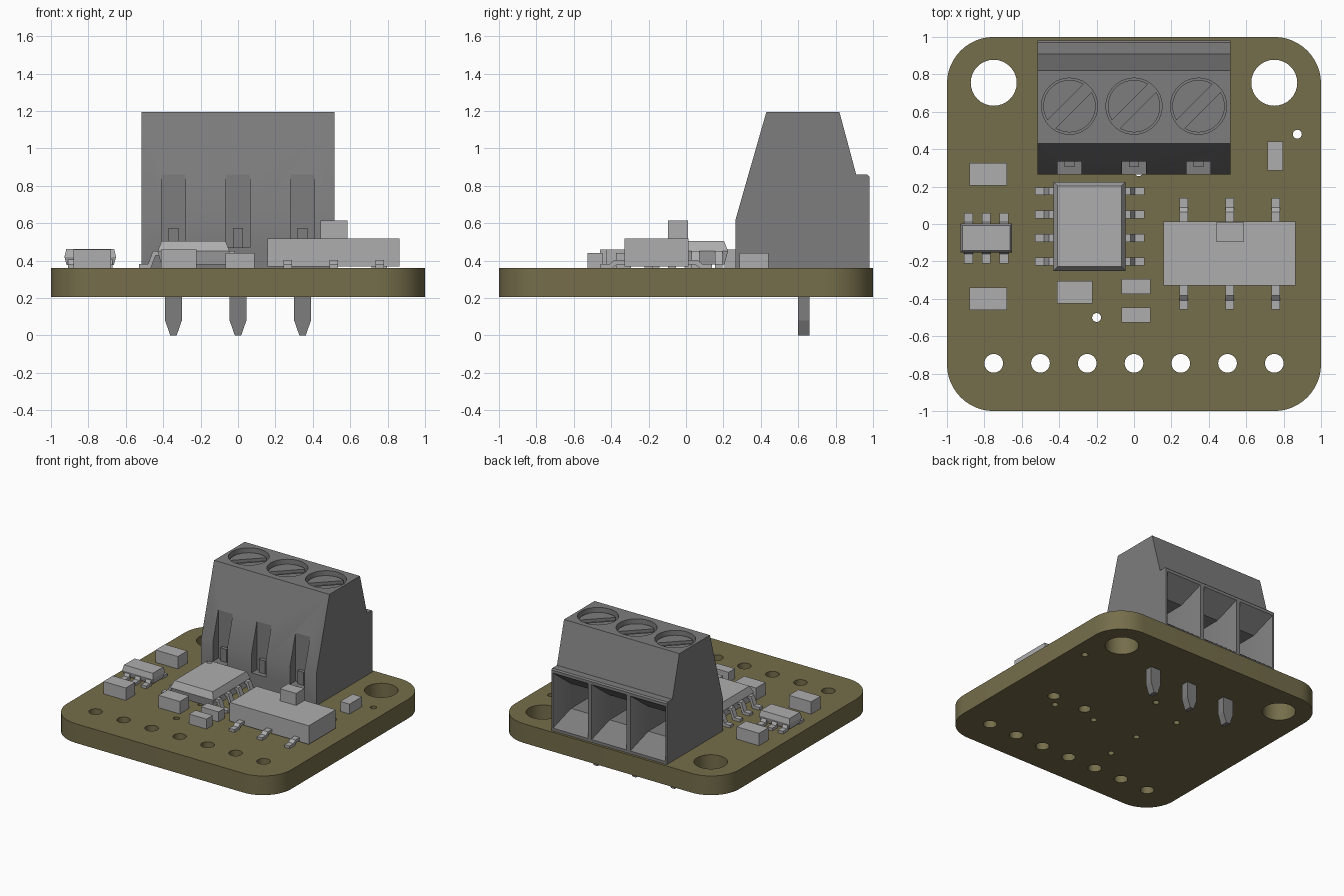
import bpy, bmesh, math
from mathutils import Vector

if "Cube" in bpy.data.objects:
    bpy.data.objects.remove(bpy.data.objects["Cube"])
scene = bpy.context.scene


def material(name, rgb):
    m = bpy.data.materials.new(name)
    m.use_nodes = True
    m.diffuse_color = (*rgb, 1)
    m.node_tree.nodes["Principled BSDF"].inputs["Base Color"].default_value = (*rgb, 1)
    return m


OLIVE = material("olive_board", (0.178, 0.154, 0.07))
GREY = material("mid_grey", (0.205, 0.205, 0.205))
LIGHT = material("light_grey", (0.42, 0.42, 0.42))

TOP = 0.36           # upper face of the board
PITCH = 0.345        # terminal spacing
WAYS = (-PITCH, 0, PITCH)


def add(name, bm, mat):
    bmesh.ops.recalc_face_normals(bm, faces=bm.faces)
    me = bpy.data.meshes.new(name)
    bm.to_mesh(me)
    bm.free()
    me.materials.append(mat)
    ob = bpy.data.objects.new(name, me)
    scene.collection.objects.link(ob)
    return ob


def hull(name, pts, mat):
    bm = bmesh.new()
    for p in pts:
        bm.verts.new(p)
    bmesh.ops.convex_hull(bm, input=bm.verts)
    bmesh.ops.dissolve_limit(bm, angle_limit=0.01, verts=bm.verts, edges=bm.edges)
    return add(name, bm, mat)


def slab(name, x0, x1, y0, y1, layers, mat):
    """Stacked rectangles, each layer given as (z, inset)."""
    return hull(name, [(x, y, z) for z, i in layers
                       for x in (x0 + i, x1 - i) for y in (y0 + i, y1 - i)], mat)


def box(name, x0, x1, y0, y1, z0, z1, mat):
    return slab(name, x0, x1, y0, y1, [(z0, 0), (z1, 0)], mat)


def prism(name, profile, place, lo, hi, mat):
    """Extrude a 2D profile; place(u, v, w) gives the 3D point."""
    bm = bmesh.new()
    face = bm.faces.new([bm.verts.new(place(u, v, lo)) for u, v in profile])
    ext = bmesh.ops.extrude_face_region(bm, geom=[face])
    shift = Vector(place(0, 0, hi)) - Vector(place(0, 0, lo))
    bmesh.ops.translate(bm, vec=shift,
                        verts=[g for g in ext["geom"] if isinstance(g, bmesh.types.BMVert)])
    return add(name, bm, mat)


def ring(cx, cy, r, n=40):
    return [(cx + r * math.cos(2 * math.pi * k / n),
             cy + r * math.sin(2 * math.pi * k / n)) for k in range(n)]


def disc(name, cx, cy, r, z0, z1, mat, n=40):
    return prism(name, ring(cx, cy, r, n), lambda u, v, w: (u, v, w), z0, z1, mat)


def activate(ob):
    bpy.ops.object.select_all(action="DESELECT")
    bpy.context.view_layer.objects.active = ob
    ob.select_set(True)


def cut(ob, cutter):
    mod = ob.modifiers.new("cut", "BOOLEAN")
    mod.operation, mod.solver, mod.object = "DIFFERENCE", "EXACT", cutter
    activate(ob)
    bpy.ops.object.modifier_apply(modifier=mod.name)
    bpy.data.objects.remove(cutter)


def smooth(ob):
    activate(ob)
    bpy.ops.object.shade_smooth_by_angle(angle=math.radians(25))


# Board: rounded square outline with drilled holes
outline = []
for q, (sx, sy) in enumerate(((1, 1), (-1, 1), (-1, -1), (1, -1))):
    for k in range(13):
        a = math.pi / 2 * (q + k / 12)
        outline.append((sx * 0.75 + 0.25 * math.cos(a), sy * 0.75 + 0.25 * math.sin(a)))
holes = [(x, 0.755, 0.123) for x in (-0.75, 0.75)]
holes += [(0.25 * k, -0.745, 0.05) for k in range(-3, 4)]
holes += [(x, -0.13, 0.045) for x in (0.363, 0.657)]
holes += [(x, y, 0.024) for x, y in ((0.873, 0.48), (-0.2, -0.5), (0.025, 0.28), (0.57, -0.22),
                                     (0.21, -0.21), (-0.19, -0.2), (-0.28, 0.15))]
curve = bpy.data.curves.new("board_outline", "CURVE")
curve.dimensions, curve.fill_mode, curve.extrude = "2D", "BOTH", 0.0775
for pts in [outline] + [ring(x, y, r, 32 if r > 0.03 else 16) for x, y, r in holes]:
    sp = curve.splines.new("POLY")
    sp.points.add(len(pts) - 1)
    for p, (x, y) in zip(sp.points, pts):
        p.co = (x, y, 0, 1)
    sp.use_cyclic_u = True
curve.materials.append(OLIVE)
board = bpy.data.objects.new("board", curve)
scene.collection.objects.link(board)
board.location.z = TOP - 0.0775
activate(board)
bpy.ops.object.convert(target="MESH")
smooth(board)

# Terminal block housing
side = [(0.265, TOP), (0.265, 0.62), (0.43, 1.195), (0.82, 1.195), (0.91, 0.86),
        (0.97, 0.86), (0.98, 0.85), (0.98, TOP)]
block = prism("terminal_block", side, lambda u, v, w: (w, u, v), -0.515, 0.515, GREY)
for x in WAYS:
    # screw well, front notch, flared wire entry and its inner chamber
    cut(block, disc("well", x, 0.63, 0.15, 1.13, 1.3, GREY))
    cut(block, box("notch", x - 0.065, x + 0.065, 0.2, 0.335, 0.47, 0.86, GREY))
    mouth = [(x + s * w, y, z) for s in (-1, 1)
             for w, y, z in ((0.16, 0.99, 0.375), (0.16, 0.99, 0.835),
                             (0.1, 0.83, 0.5), (0.1, 0.83, 0.7))]
    cut(block, hull("entry", mouth, GREY))
    cut(block, box("chamber", x - 0.1, x + 0.1, 0.6, 0.84, 0.5, 0.7, GREY))
smooth(block)

# Clamp screws, front tabs and solder pins
for x in WAYS:
    screw = disc("clamp_screw", x, 0.63, 0.14, 1.1, 1.16, GREY)
    slot = box("slot", -0.2, 0.2, -0.03, 0.03, 1.135, 1.2, GREY)
    slot.rotation_euler.z = math.radians(45)
    slot.location = (x, 0.63, 0)
    cut(screw, slot)
    smooth(screw)
    box("front_tab", x - 0.027, x + 0.027, 0.305, 0.34, 0.465, 0.575, GREY)
    pin = [(-0.045, 0.4), (-0.045, 0.08), (-0.017, 0), (0.017, 0), (0.045, 0.08), (0.045, 0.4)]
    prism("solder_pin", [(x + u, v) for u, v in pin], lambda u, v, w: (u, w, v), 0.6, 0.66, GREY)


def lead(name, centre, reach, inner, height, width, along_x, sign):
    """Bent lead running from the body edge down to the board."""
    t, foot, bend = 0.022, reach - 0.05, reach - 0.075
    path = [(inner, height), (bend, height), (foot, TOP + t), (reach, TOP + t),
            (reach, TOP), (foot - 0.015, TOP), (bend - 0.015, height - t), (inner, height - t)]
    if along_x:
        place = lambda u, v, w: (centre[0] + sign * u, centre[1] + w, v)
    else:
        place = lambda u, v, w: (centre[0] + w, centre[1] + sign * u, v)
    return prism(name, path, place, -width / 2, width / 2, LIGHT)


# Eight-lead chip with a dimple marking the first lead
chip = slab("large_chip", -0.43, -0.045, -0.25, 0.225,
            [(0.38, 0.02), (0.45, 0), (0.505, 0.022)], LIGHT)
cut(chip, disc("dimple", -0.378, 0.175, 0.02, 0.5, 0.53, LIGHT, 20))
for y in (0.175, 0.05, -0.075, -0.2):
    for s in (-1, 1):
        lead("large_chip_lead", (-0.2375, y), 0.293, 0.17, 0.45, 0.042, True, s)

# Six-lead chip
slab("small_chip", -0.928, -0.652, -0.152, 0.002,
     [(0.375, 0.012), (0.42, 0), (0.462, 0.01)], LIGHT)
for x in (-0.885, -0.79, -0.695):
    for s in (-1, 1):
        lead("small_chip_lead", (x, -0.075), 0.135, 0.05, 0.432, 0.046, False, s)

# Slide switch
box("switch_body", 0.157, 0.863, -0.33, 0.013, 0.368, 0.518, LIGHT)
box("switch_knob", 0.44, 0.585, -0.095, 0.01, 0.5, 0.615, LIGHT)
for x in (0.265, 0.512, 0.758):
    for s in (-1, 1):
        lead("switch_lead", (x, -0.16), 0.298, 0.15, 0.402, 0.046, False, s)

# Two-terminal parts: centre x, centre y, width, depth, top
for x, y, w, d, z in ((-0.78, 0.265, 0.2, 0.12, 0.46), (-0.78, -0.4, 0.2, 0.12, 0.46),
                      (-0.317, -0.365, 0.19, 0.12, 0.46), (0.01, -0.335, 0.155, 0.08, 0.44),
                      (0.01, -0.487, 0.155, 0.08, 0.44), (0.755, 0.363, 0.083, 0.155, 0.44)):
    box("passive_part", x - w / 2, x + w / 2, y - d / 2, y + d / 2, TOP, z, LIGHT)
